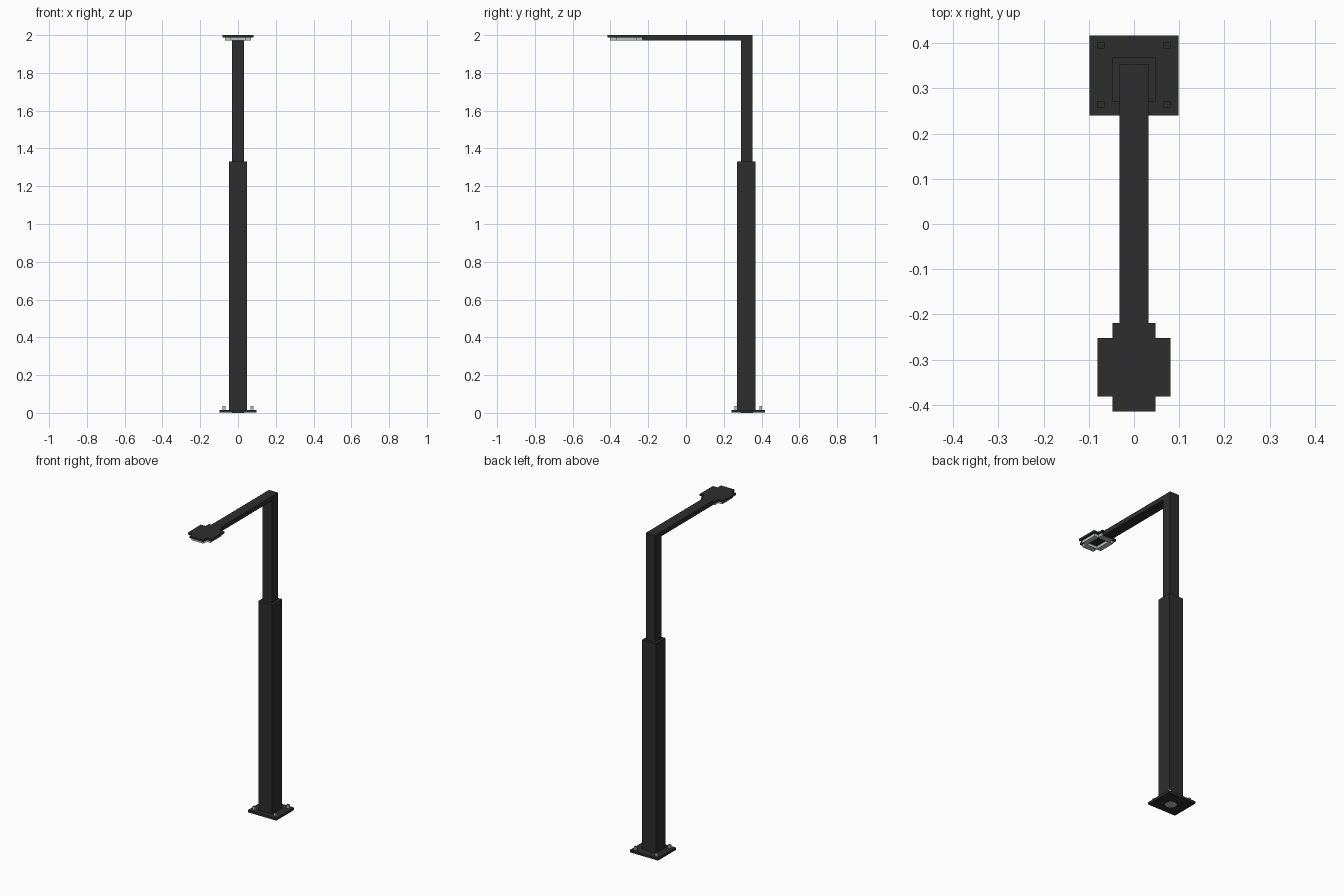
import bpy, bmesh, math

if "Cube" in bpy.data.objects:
    bpy.data.objects.remove(bpy.data.objects["Cube"], do_unlink=True)


def material(name, r, g, b):
    m = bpy.data.materials.new(name)
    m.use_nodes = True
    m.diffuse_color = (r, g, b, 1)
    m.node_tree.nodes["Principled BSDF"].inputs["Base Color"].default_value = (r, g, b, 1)
    return m


DARK = material("charcoal_paint", 0.027, 0.027, 0.027)
LIGHT = material("light_grey_metal", 0.52, 0.55, 0.54)


def finish(name, bm, *mats):
    bmesh.ops.recalc_face_normals(bm, faces=bm.faces[:])
    me = bpy.data.meshes.new(name)
    bm.to_mesh(me)
    bm.free()
    for m in mats:
        me.materials.append(m)
    ob = bpy.data.objects.new(name, me)
    bpy.context.collection.objects.link(ob)
    return ob


def prism(name, points, offset, *mats):
    """Extrude a closed outline of 3D points along an offset."""
    bm = bmesh.new()
    face = bm.faces.new([bm.verts.new(p) for p in points])
    ext = bmesh.ops.extrude_face_region(bm, geom=[face])
    bmesh.ops.translate(bm, vec=offset,
                        verts=[v for v in ext["geom"] if isinstance(v, bmesh.types.BMVert)])
    return finish(name, bm, *mats)


def box(name, x0, x1, y0, y1, z0, z1, *mats):
    pts = [(x0, y0, z0), (x1, y0, z0), (x1, y1, z0), (x0, y1, z0)]
    return prism(name, pts, (0, 0, z1 - z0), *mats)


def cross(cy, ax, ay, bx, by, z):
    """Plus-shaped outline: wide bar ax by ay, long bar bx by by (half sizes)."""
    q = [(bx, by), (bx, ay), (ax, ay)]
    pts = []
    for sx, sy in ((1, 1), (1, -1), (-1, -1), (-1, 1)):
        part = [(sx * x, cy + sy * y, z) for x, y in q]
        pts += part if sx * sy > 0 else part[::-1]
    return pts


# Base plate, with the cable entry in its underside
box("base_plate", -0.098, 0.098, 0.24, 0.417, 0.001, 0.016, DARK)
ring = [(0.033 * math.cos(a * math.pi / 8), 0.322 + 0.033 * math.sin(a * math.pi / 8), 0)
        for a in range(16)]
prism("cable_entry", ring, (0, 0, 0.004), LIGHT)

# Anchor bolts with painted tops
for sx, side in ((1, "left"), (-1, "right")):
    for y, end in ((0.265, "front"), (0.395, "back")):
        x = sx * 0.073
        bolt = box(f"anchor_bolt_{end}_{side}", x - 0.008, x + 0.008, y - 0.007, y + 0.007,
                   0.016, 0.036, LIGHT, DARK)
        for f in bolt.data.polygons:
            f.material_index = 1 if f.normal.z > 0.5 else 0

# Lower column
box("lower_column", -0.048, 0.048, 0.271, 0.368, 0.016, 1.33, DARK)

# Upper column and arm as one bent profile
bend = [(0.29, 1.33), (0.353, 1.33), (0.353, 2.0), (-0.23, 2.0), (-0.23, 1.972), (0.29, 1.972)]
prism("upper_column_and_arm", [(-0.032, y, z) for y, z in bend], (0.064, 0, 0), DARK)

# Lamp head plate
CY = -0.317
prism("lamp_head", cross(CY, 0.081, 0.065, 0.048, 0.098, 1.988), (0, 0, 0.012), DARK)

# Lamp frame under the head, open in the middle
frame = prism("lamp_frame", cross(CY, 0.068, 0.054, 0.040, 0.086, 1.971), (0, 0, 0.017), LIGHT)
cutter = box("frame_cutter", -0.036, 0.036, CY - 0.05, CY + 0.05, 1.95, 2.02, LIGHT)
cutter.hide_render = True
cutter.hide_set(True)
cut = frame.modifiers.new("opening", "BOOLEAN")
cut.operation = "DIFFERENCE"
cut.solver = "EXACT"
cut.object = cutter
